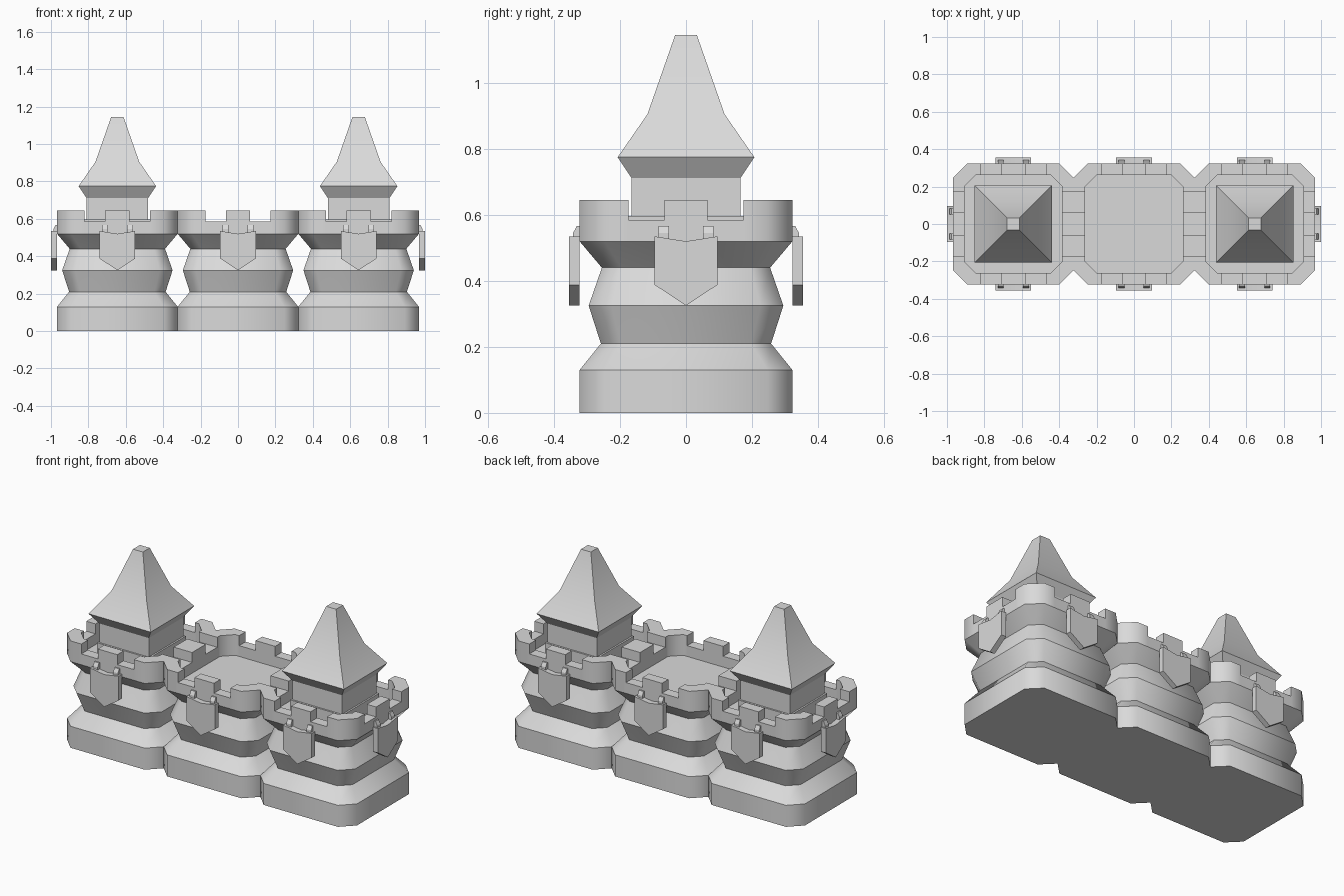
import bpy
import bmesh
import math
from mathutils import Matrix

cube = bpy.data.objects.get("Cube")
if cube:
    bpy.data.objects.remove(cube, do_unlink=True)

stone = bpy.data.materials.new("grey stone")
stone.use_nodes = True
GREY = (0.7, 0.7, 0.7, 1)
stone.diffuse_color = GREY
stone.node_tree.nodes["Principled BSDF"].inputs["Base Color"].default_value = GREY

SPACING = 0.645
HALF = 0.3225
CHAMFER = 0.075
FLOOR, NOTCH, TOP = 0.52, 0.585, 0.645


def finish(bm, name, matrix):
    """Weld, smooth round the corners, keep courses and hard corners sharp."""
    bmesh.ops.remove_doubles(bm, verts=bm.verts, dist=0.0005)
    bmesh.ops.recalc_face_normals(bm, faces=bm.faces)
    for f in bm.faces:
        f.smooth = True
    for e in bm.edges:
        angle = math.degrees(e.calc_face_angle(math.pi))
        level = abs(e.verts[0].co.z - e.verts[1].co.z) < 0.001
        e.smooth = not (angle > 50 or (level and angle > 25))
    mesh = bpy.data.meshes.new(name)
    bm.to_mesh(mesh)
    bm.free()
    mesh.materials.append(stone)
    obj = bpy.data.objects.new(name, mesh)
    obj.matrix_world = matrix
    bpy.context.collection.objects.link(obj)
    return obj


def plan(half, chamfer, stops=()):
    """Square outline with chamfered corners, plus extra stops on each side."""
    along = [-(half - chamfer), *stops, half - chamfer] if chamfer else [-half]
    pts = []
    for k in range(4):
        c, s = round(math.cos(k * math.pi / 2)), round(math.sin(k * math.pi / 2))
        pts += [(c * a + s * half, s * a - c * half) for a in along]
    return pts


def loft(bm, profile, chamfer_ratio):
    """Closed solid from (half width, height) rings."""
    rings = [[bm.verts.new((x, y, z)) for x, y in plan(h, h * chamfer_ratio)]
             for h, z in profile]
    for low, high in zip(rings, rings[1:]):
        n = len(low)
        for i in range(n):
            j = (i + 1) % n
            bm.faces.new((low[i], low[j], high[j], high[i]))
    bm.faces.new(rings[0][::-1])
    bm.faces.new(rings[-1])


def body(name, x):
    bm = bmesh.new()
    loft(bm, [(HALF, 0), (HALF, 0.13), (0.258, 0.21), (0.295, 0.325),
              (0.255, 0.44), (HALF, FLOOR)], CHAMFER / HALF)
    finish(bm, name, Matrix.Translation((x, 0, 0)))


def parapet(name, x):
    """Ring wall whose segments alternate between merlon and notch."""
    bm = bmesh.new()
    stops = (-0.175, -0.065, 0.065, 0.175)
    outer, inner = plan(HALF, CHAMFER, stops), plan(0.261, 0.06, stops)
    n = len(outer)
    heights = [NOTCH if i % 6 in (1, 3) else TOP for i in range(n)]

    def quad(*corners):
        bm.faces.new([bm.verts.new((*p, z)) for p, z in corners])

    for i in range(n):
        j = (i + 1) % n
        h, h_next = heights[i], heights[j]
        for ring in (outer, inner):
            quad((ring[i], FLOOR), (ring[j], FLOOR), (ring[j], h), (ring[i], h))
        quad((outer[i], h), (outer[j], h), (inner[j], h), (inner[i], h))
        quad((outer[i], FLOOR), (inner[i], FLOOR), (inner[j], FLOOR), (outer[j], FLOOR))
        if h != h_next:
            quad((outer[j], h), (outer[j], h_next), (inner[j], h_next), (inner[j], h))
    finish(bm, name, Matrix.Translation((x, 0, 0)))


def turret(name, x):
    """Skirting, square room and flared spire."""
    bm = bmesh.new()
    loft(bm, [(0.175, FLOOR), (0.175, 0.597), (0.165, 0.597), (0.165, 0.712),
              (0.207, 0.775), (0.117, 0.905), (0.033, 1.145)], 0)
    finish(bm, name, Matrix.Translation((x, 0, 0)))


def prism(bm, points, offset):
    """Extrude a flat outline by an offset vector."""
    face = bm.faces.new([bm.verts.new(p) for p in points])
    new = bmesh.ops.extrude_face_region(bm, geom=[face])["geom"]
    verts = [g for g in new if isinstance(g, bmesh.types.BMVert)]
    bmesh.ops.translate(bm, verts=verts, vec=offset)
    # The starting face stays as the far cap
    if not face.is_valid or len(face.link_loops if hasattr(face, "link_loops") else face.loops) == 0:
        return


def shield(name, x, turn):
    """Hanging shield with two straps, turned to face one side."""
    matrix = Matrix.Translation((x, 0, 0)) @ Matrix.Rotation(turn, 4, "Z")
    bm = bmesh.new()
    outline = [(-0.095, 0.535), (-0.095, 0.388), (0, 0.325),
               (0.095, 0.388), (0.095, 0.535), (0, 0.52)]
    prism(bm, [(a, -HALF, z) for a, z in outline], (0, -0.0325, 0))
    finish(bm, name, matrix)
    bm = bmesh.new()
    hook = [(0, 0.567), (0.008, 0.567), (0.02, 0.545), (0.02, 0.51), (0, 0.51)]
    for left in (-0.083, 0.052):
        prism(bm, [(left, -HALF - d, z) for d, z in hook], (0.031, 0, 0))
    finish(bm, name + "_straps", matrix)


# Three bastions in a row, the outer two with turrets
for label, side in (("right", -1), ("middle", 0), ("left", 1)):
    cx = side * SPACING
    body(label + "_bastion", cx)
    parapet(label + "_parapet", cx)
    shield(label + "_front_shield", cx, 0)
    shield(label + "_back_shield", cx, math.pi)
    if side:
        turret(label + "_turret", cx)
        shield(label + "_end_shield", cx, side * math.pi / 2)
